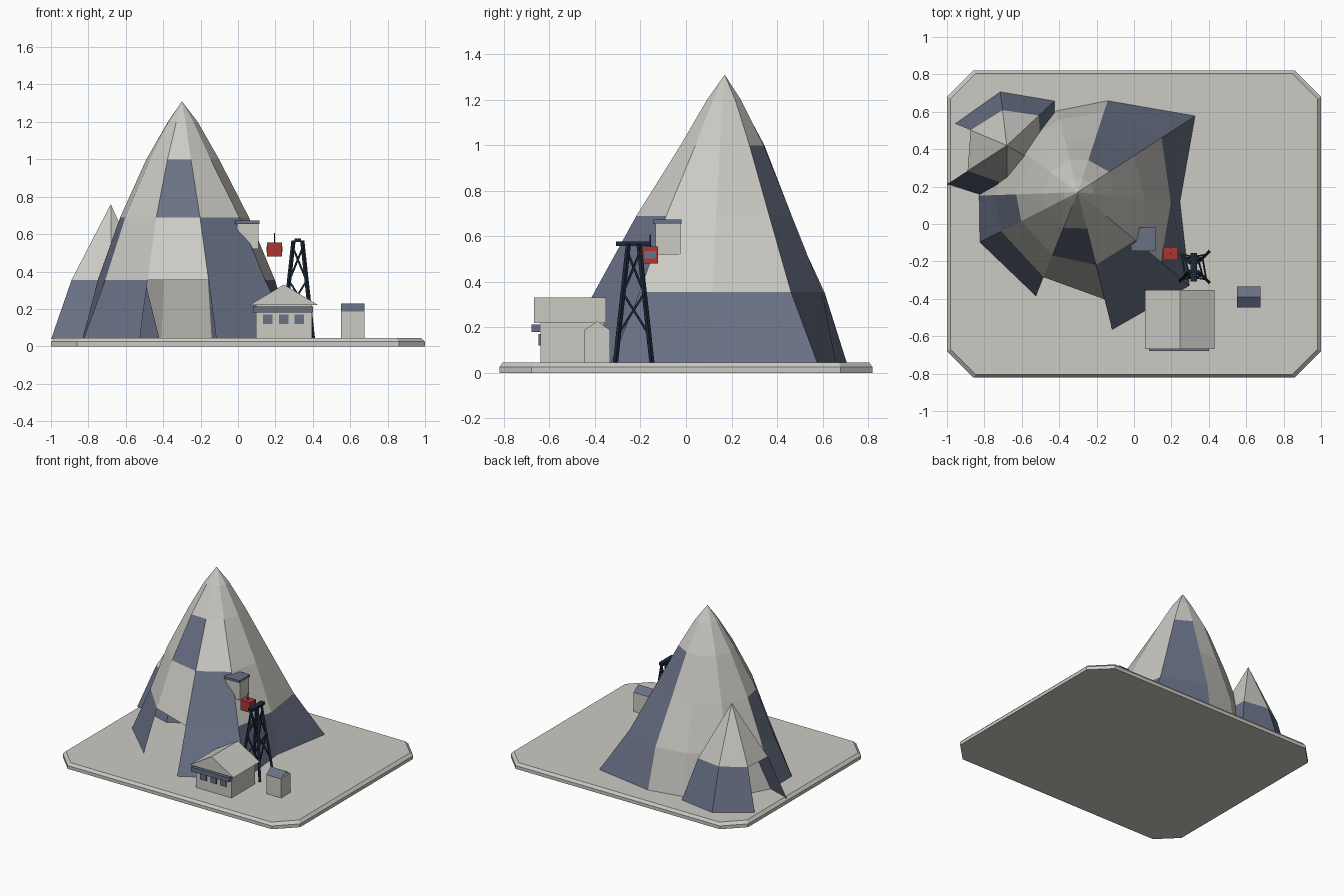
import bpy, bmesh, math
from mathutils import Vector

if "Cube" in bpy.data.objects:
    bpy.data.objects.remove(bpy.data.objects["Cube"])


def material(name, rgb):
    m = bpy.data.materials.new(name)
    m.diffuse_color = (*rgb, 1)
    m.use_nodes = True
    m.node_tree.nodes["Principled BSDF"].inputs["Base Color"].default_value = m.diffuse_color
    return m


STONE = material("pale stone", (0.60, 0.59, 0.55))
SLATE = material("slate blue", (0.14, 0.165, 0.235))
RED = material("cabin red", (0.42, 0.035, 0.035))
NAVY = material("dark navy", (0.012, 0.022, 0.042))


def make(name, verts, faces, mats, indices=None, fix=True):
    me = bpy.data.meshes.new(name)
    me.from_pydata([tuple(v) for v in verts], [], faces)
    for m in mats:
        me.materials.append(m)
    if indices:
        for p, i in zip(me.polygons, indices):
            p.material_index = i
    if fix:
        bm = bmesh.new()
        bm.from_mesh(me)
        bmesh.ops.recalc_face_normals(bm, faces=bm.faces)
        bm.to_mesh(me)
        bm.free()
    ob = bpy.data.objects.new(name, me)
    bpy.context.collection.objects.link(ob)
    return ob


def box(name, lo, hi, mat):
    v = [(x, y, z) for x in (lo[0], hi[0]) for y in (lo[1], hi[1]) for z in (lo[2], hi[2])]
    f = [(0, 1, 3, 2), (4, 6, 7, 5), (0, 4, 5, 1), (2, 3, 7, 6), (0, 2, 6, 4), (1, 5, 7, 3)]
    return make(name, v, f, [mat])


def prism(name, profile, axis, a, b, mat):
    """Extrude a (side, height) profile along x or y."""
    put = (lambda s, z, t: (t, s, z)) if axis == "x" else (lambda s, z, t: (s, t, z))
    n = len(profile)
    v = [put(s, z, t) for t in (a, b) for s, z in profile]
    f = [tuple(range(n)), tuple(range(n, 2 * n))]
    f += [(i, (i + 1) % n, n + (i + 1) % n, n + i) for i in range(n)]
    return make(name, v, f, [mat])


def beam(name, p, q, w, mat):
    p, q = Vector(p), Vector(q)
    rot = (q - p).to_track_quat("Z", "Y")
    h = w / 2
    v = [e + rot @ Vector((x, y, 0)) for e in (p, q) for x, y in ((-h, -h), (h, -h), (h, h), (-h, h))]
    f = [(3, 2, 1, 0), (4, 5, 6, 7)] + [(i, (i + 1) % 4, 4 + (i + 1) % 4, 4 + i) for i in range(4)]
    return make(name, v, f, [mat])


def mountain(name, apex, angles, rings, slate_top, openings):
    """rings: (height, radii) from the bottom up; slate_top: painted bands per side."""
    n = len(angles)
    v = [(apex[0] + r * math.cos(math.radians(a)), apex[1] + r * math.sin(math.radians(a)), z)
         for z, radii in rings for a, r in zip(angles, radii)]
    v.append(apex)
    faces, idx = [], []
    for k in range(len(rings)):
        for i in range(n):
            j = (i + 1) % n
            if k == 0 and i in openings:
                continue
            if k == len(rings) - 1:
                faces.append((k * n + i, k * n + j, len(v) - 1))
            else:
                faces.append((k * n + i, k * n + j, (k + 1) * n + j, (k + 1) * n + i))
            idx.append(1 if k in slate_top[i] else 0)
    return make(name, v, faces, [STONE, SLATE], idx, fix=False)


# Ground slab: clipped rectangle with a bevelled top rim
def clipped(hx, hy, c, z):
    return [(hx, -hy + c, z), (hx, hy - c, z), (hx - c, hy, z), (-hx + c, hy, z),
            (-hx, hy - c, z), (-hx, -hy + c, z), (-hx + c, -hy, z), (hx - c, -hy, z)]


slab = clipped(1, 0.82, 0.14, 0) + clipped(1, 0.82, 0.14, 0.025) + clipped(0.98, 0.805, 0.135, 0.045)
slab_faces = [tuple(range(8)), tuple(range(16, 24))]
slab_faces += [(k + i, k + (i + 1) % 8, k + 8 + (i + 1) % 8, k + 8 + i) for k in (0, 8) for i in range(8)]
make("ground_slab", slab, slab_faces, [STONE])

# Main peak, ten-sided with an open cave at the front
mountain("main_peak", (-0.30, 0.17, 1.31),
         [33, 72, 104, 144, 182, 207, 248, 284, 320, 354],
         [(0.04, [.75, .515, .45, .46, .53, .59, .60, .76, .78, .55]),
          (0.355, [.535, .45, .40, .41, .45, .46, .49, .59, .58, .50]),
          (0.69, [.36, .31, .29, .30, .33, .34, .365, .40, .40, .36]),
          (1.0, [.20, .18, .18, .18, .19, .19, .205, .20, .20, .20]),
          (1.2, [.085, .075, .07, .07, .075, .08, .08, .08, .08, .085])],
         [{0, 1, 2}, {}, {}, {}, {0, 1}, {0}, {2}, {0, 1}, {0}, {0}], {6})

# Side peak, six-sided with an opening on its left
mountain("side_peak", (-0.68, 0.42, 0.76),
         [43, 97, 157, 213, 270, 330],
         [(0.04, [.35, .29, .30, .38, .31, .30]),
          (0.355, [.235, .19, .21, .25, .21, .21])],
         [{0}] * 6, {2})

# Lodge
box("lodge_walls", (0.095, -0.64, 0.045), (0.395, -0.36, 0.225), STONE)
prism("lodge_roof", [(0.06, 0.22), (0.43, 0.22), (0.245, 0.33)], "y", -0.668, -0.352, STONE)
box("lodge_awning", (0.08, -0.68, 0.18), (0.40, -0.64, 0.213), SLATE)
for x in (0.16, 0.245, 0.327):
    box("lodge_window", (x - 0.025, -0.648, 0.12), (x + 0.025, -0.64, 0.17), SLATE)

# Small shed
box("shed_walls", (0.55, -0.445, 0.045), (0.675, -0.335, 0.19), STONE)
prism("shed_gable", [(-0.444, 0.19), (-0.336, 0.19), (-0.39, 0.226)], "x", 0.5505, 0.6745, STONE)
make("shed_roof", [(x, y, z) for x in (0.55, 0.675)
                   for y, z in ((-0.447, 0.191), (-0.39, 0.23), (-0.333, 0.191))],
     [(0, 3, 4, 1), (1, 4, 5, 2)], [SLATE], fix=False)

# Upper station on the slope
box("station_walls", (-0.005, -0.135, 0.52), (0.11, -0.025, 0.66), STONE)
box("station_roof", (-0.015, -0.145, 0.655), (0.115, -0.02, 0.673), SLATE)

# Cable cabin
box("cabin", (0.155, -0.192, 0.48), (0.235, -0.122, 0.555), RED)
for x in (0.152, 0.235):
    box("cabin_window", (x, -0.182, 0.503), (x + 0.003, -0.132, 0.535), SLATE)
box("cabin_hanger", (0.192, -0.160, 0.555), (0.198, -0.154, 0.607), NAVY)

# Lift tower: four splayed legs, cross braces and a top beam
CX, CY = 0.32, -0.23
CORNERS = [(-1, -1), (1, -1), (1, 1), (-1, 1)]


def leg_point(corner, z):
    t = (z - 0.045) / 0.515
    s = 0.08 + (0.024 - 0.08) * t
    return (CX + corner[0] * s, CY + corner[1] * s, z)


for i, c in enumerate(CORNERS):
    d = CORNERS[(i + 1) % 4]
    beam("tower_leg", leg_point(c, 0.043), leg_point(c, 0.565), 0.016, NAVY)
    for z0, z1 in ((0.17, 0.35), (0.35, 0.53)):
        beam("tower_brace", leg_point(c, z0), leg_point(d, z1), 0.009, NAVY)
        if i % 2 == 0:
            beam("tower_brace", leg_point(d, z0), leg_point(c, z1), 0.009, NAVY)
box("tower_beam", (0.302, -0.308, 0.557), (0.338, -0.155, 0.577), NAVY)
